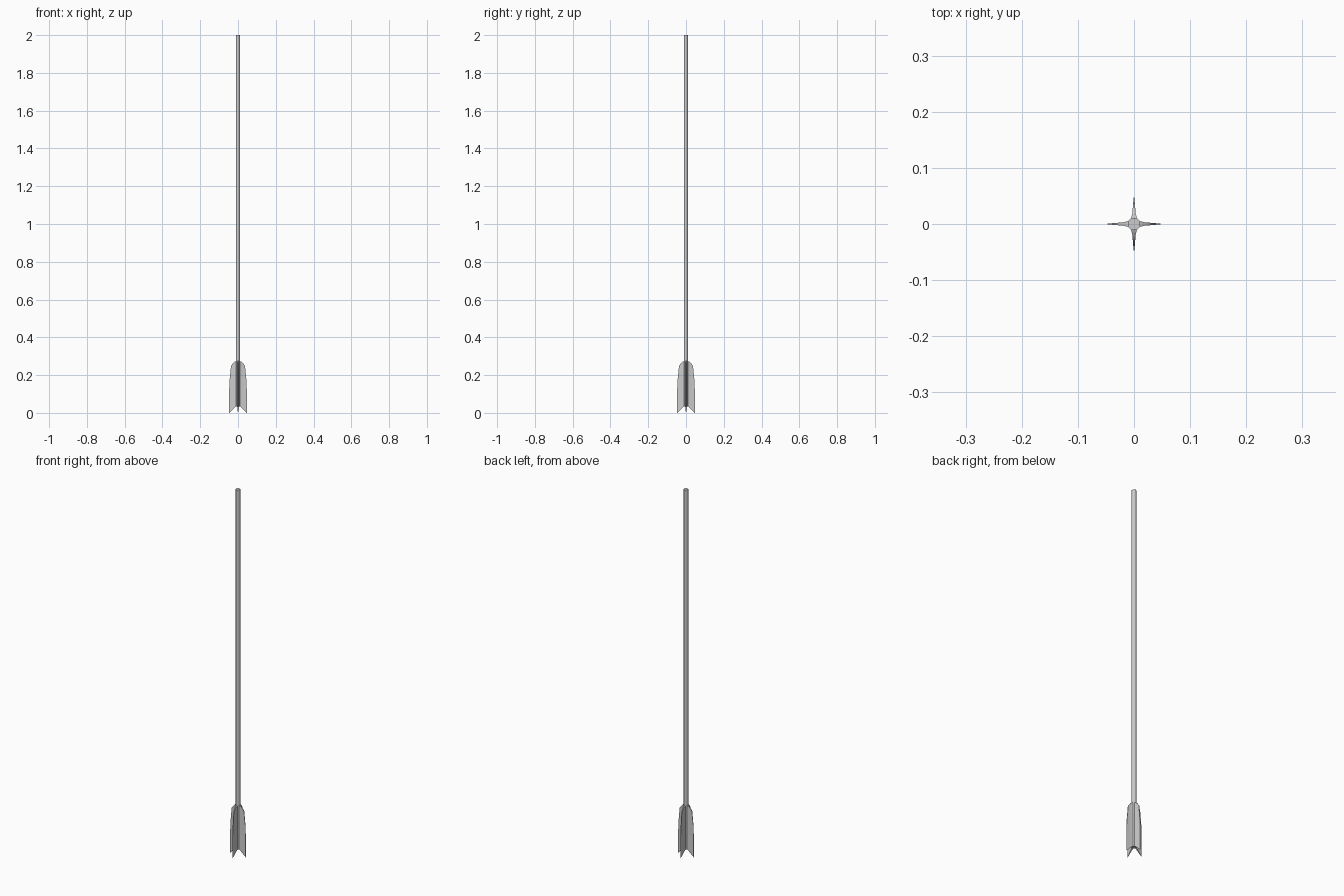
import bpy, bmesh
from math import pi
from mathutils import Matrix

if "Cube" in bpy.data.objects:
    bpy.data.objects.remove(bpy.data.objects["Cube"])


def finish(bm, name, angle):
    bmesh.ops.recalc_face_normals(bm, faces=bm.faces)
    mesh = bpy.data.meshes.new(name)
    bm.to_mesh(mesh)
    bm.free()
    obj = bpy.data.objects.new(name, mesh)
    bpy.context.collection.objects.link(obj)
    bpy.ops.object.select_all(action='DESELECT')
    obj.select_set(True)
    bpy.context.view_layer.objects.active = obj
    bpy.ops.object.shade_smooth_by_angle(angle=angle)
    return obj


# Shaft: long slim octagonal rod
BOTTOM, TOP = 0.035, 2.0
bm = bmesh.new()
bmesh.ops.create_cone(bm, cap_ends=True, segments=8, radius1=0.0117, radius2=0.0117,
                      depth=TOP - BOTTOM,
                      matrix=Matrix.Translation((0, 0, (TOP + BOTTOM) / 2)) @ Matrix.Rotation(pi / 8, 4, 'Z'))
finish(bm, "shaft", pi / 3)

# Fletching fins: radius, lower z, upper z, half thickness
COLUMNS = [(0.004, 0.040, 0.275, 0.0070),
           (0.018, 0.028, 0.272, 0.0032),
           (0.037, 0.009, 0.250, 0.0015),
           (0.045, 0.002, 0.170, 0.0009),
           (0.047, 0.000, 0.110, 0.0006)]


def fin(name, angle):
    bm = bmesh.new()
    rings = [[bm.verts.new(p) for p in ((r, -t, lo), (r, t, lo), (r, t, hi), (r, -t, hi))]
             for r, lo, hi, t in COLUMNS]
    for a, b in zip(rings, rings[1:]):
        for i in range(4):
            j = (i + 1) % 4
            bm.faces.new((a[i], a[j], b[j], b[i]))
    bm.faces.new(rings[0])
    bm.faces.new(rings[-1])
    bm.transform(Matrix.Rotation(angle, 4, 'Z'))
    finish(bm, name, pi / 4)


for k, side in enumerate(("right", "back", "left", "front")):
    fin("fin_" + side, k * pi / 2)
